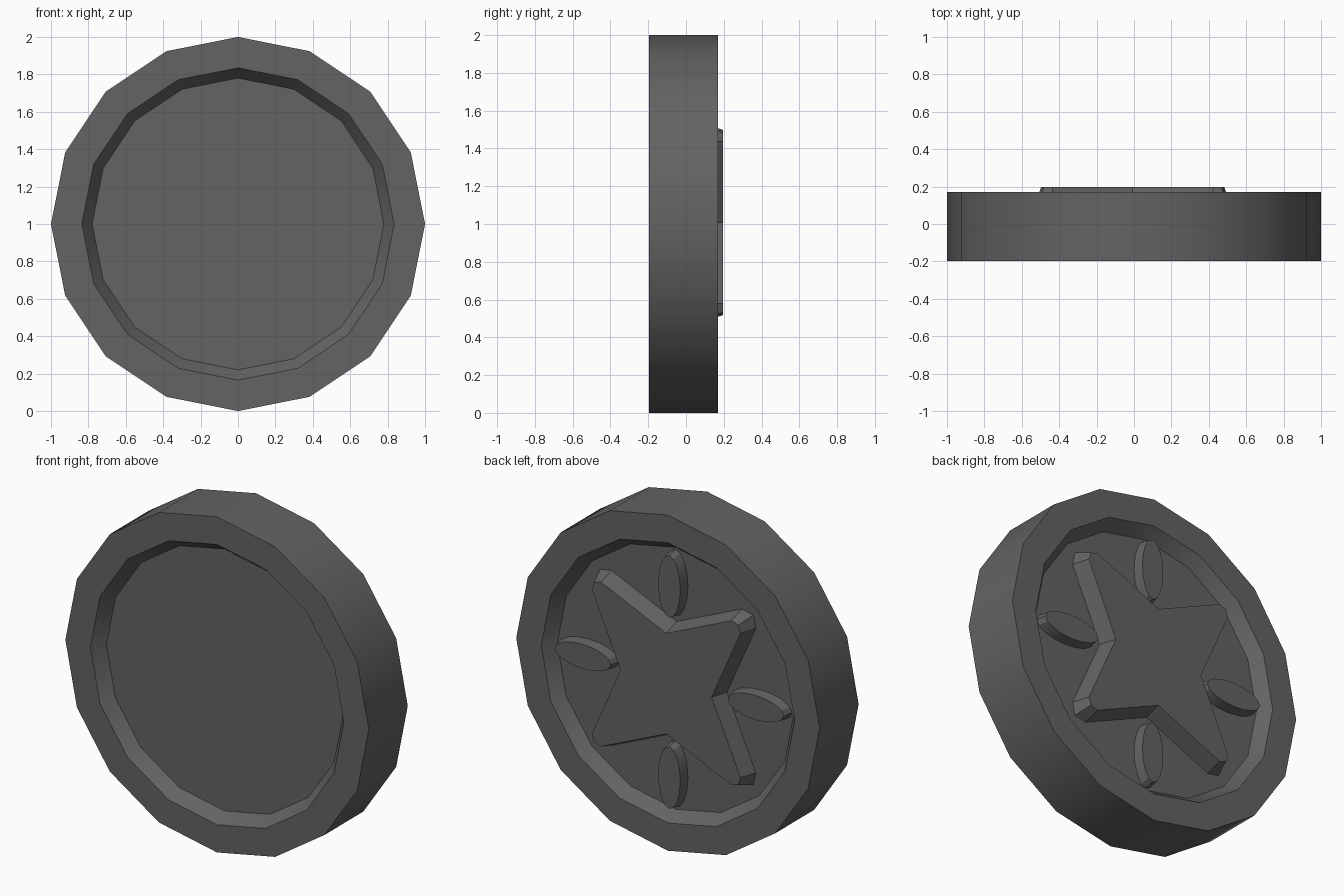
import bpy
import bmesh
import math

cube = bpy.data.objects.get("Cube")
if cube:
    bpy.data.objects.remove(cube, do_unlink=True)

# Single dark grey material
GREY = (0.125, 0.125, 0.125, 1.0)
mat = bpy.data.materials.new("dark grey")
mat.use_nodes = True
mat.diffuse_color = GREY
bsdf = mat.node_tree.nodes["Principled BSDF"]
bsdf.inputs["Base Color"].default_value = GREY
bsdf.inputs["Roughness"].default_value = 0.7


def loft(name, rings):
    """Join equal-length rings of points and cap both ends."""
    bm = bmesh.new()
    loops = [[bm.verts.new(p) for p in ring] for ring in rings]
    n = len(loops[0])
    for a, b in zip(loops, loops[1:]):
        for i in range(n):
            j = (i + 1) % n
            bm.faces.new((a[i], a[j], b[j], b[i]))
    bm.faces.new(loops[0])
    bm.faces.new(loops[-1])
    bmesh.ops.recalc_face_normals(bm, faces=bm.faces)
    mesh = bpy.data.meshes.new(name)
    bm.to_mesh(mesh)
    bm.free()
    mesh.materials.append(mat)
    obj = bpy.data.objects.new(name, mesh)
    bpy.context.collection.objects.link(obj)
    bpy.ops.object.select_all(action='DESELECT')
    obj.select_set(True)
    bpy.context.view_layer.objects.active = obj
    bpy.ops.object.shade_smooth_by_angle(angle=math.radians(30))
    return obj


def circle(radius, y, sides=16):
    steps = [2 * math.pi * i / sides for i in range(sides)]
    return [(radius * math.cos(t), y, 1 + radius * math.sin(t)) for t in steps]


FRONT, BACK, DEPTH = -0.197, 0.17, 0.072
FLOOR = BACK - DEPTH

# Disc with a sloping-walled recess on both sides
loft("disc", [circle(r, y) for r, y in (
    (0.78, FRONT + DEPTH), (0.835, FRONT), (1.0, FRONT),
    (1.0, BACK), (0.835, BACK), (0.78, FLOOR))])


# Four-pointed star with blunt diagonal tips and tapered sides
def star(grow, y):
    quarter = [(0.30 + grow, 0.0), (0.49 + grow, 0.43), (0.475 + grow, 0.475 + grow),
               (0.43, 0.49 + grow)]
    pts = []
    for k in range(4):
        c, s = round(math.cos(k * math.pi / 2)), round(math.sin(k * math.pi / 2))
        pts += [(x * c - z * s - 0.007, y, 1.008 + x * s + z * c) for x, z in quarter]
    return pts


loft("star", [star(0.035, FLOOR - 0.01), star(0.0, 0.197)])


# Oval studs between the star points
def oval(angle, long, wide, y, sides=16):
    c, s = math.cos(angle), math.sin(angle)
    pts = []
    for i in range(sides):
        t = 2 * math.pi * i / sides
        u, v = 0.57 + long * math.cos(t), wide * math.sin(t)
        pts.append((u * c - v * s, y, 1 + u * s + v * c))
    return pts


for k, side in enumerate(("left", "top", "right", "bottom")):
    a = k * math.pi / 2
    loft("oval_stud_" + side, [oval(a, 0.2, 0.083, FLOOR - 0.01),
                               oval(a, 0.185, 0.073, 0.158)])
